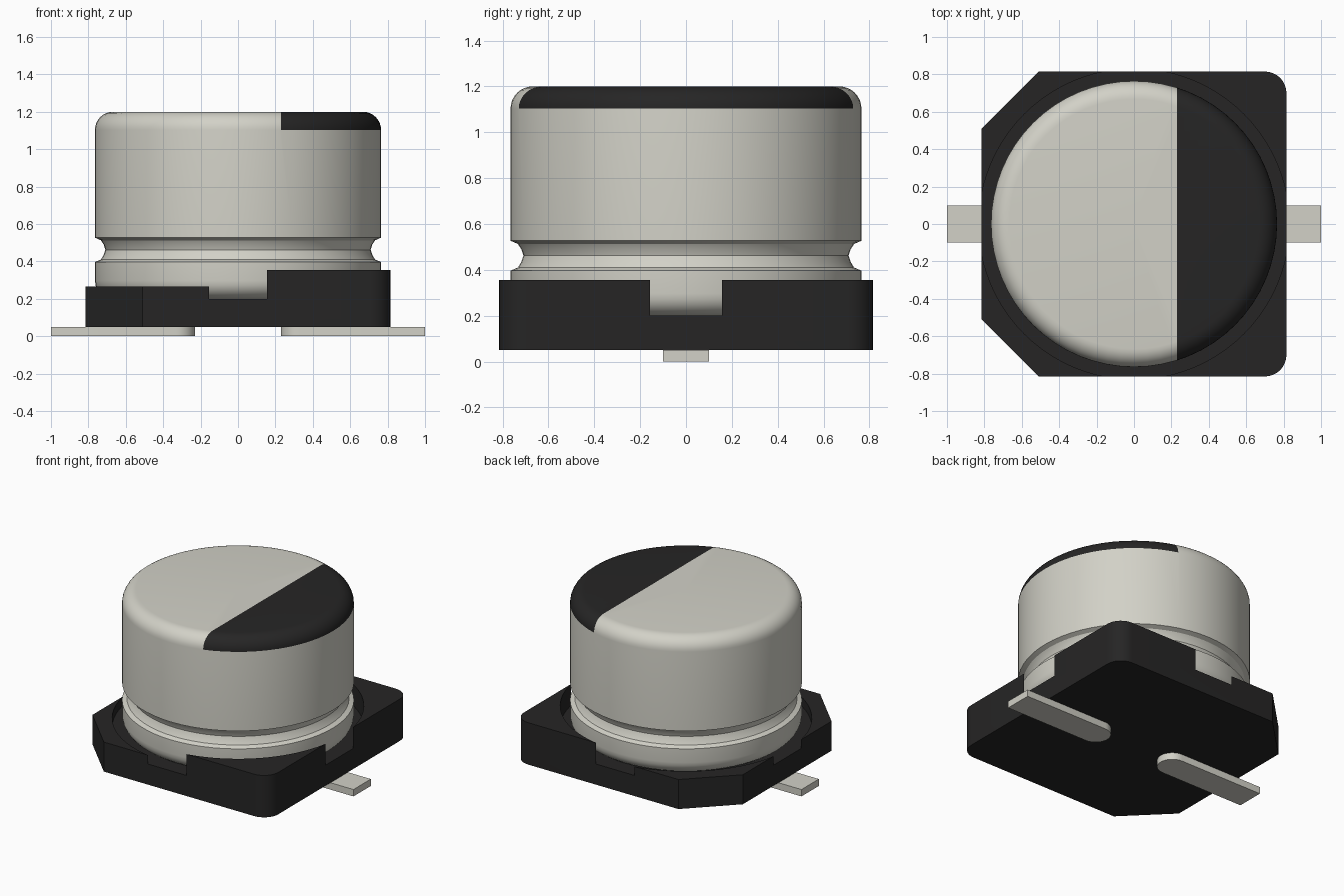
import bpy, bmesh
from math import sin, cos, pi, sqrt
from mathutils import Vector

default = bpy.data.objects.get("Cube")
if default:
    bpy.data.objects.remove(default, do_unlink=True)


def material(name, rgb):
    mat = bpy.data.materials.new(name)
    mat.use_nodes = True
    mat.diffuse_color = (*rgb, 1)
    node = next(n for n in mat.node_tree.nodes if n.type == 'BSDF_PRINCIPLED')
    node.inputs["Base Color"].default_value = (*rgb, 1)
    return mat


metal = material("pale_metal", (0.645, 0.638, 0.572))
black = material("black_plastic", (0.019, 0.0185, 0.0185))


def finish(bm, name, mats, angle=30):
    bmesh.ops.recalc_face_normals(bm, faces=bm.faces[:])
    mesh = bpy.data.meshes.new(name)
    bm.to_mesh(mesh)
    bm.free()
    obj = bpy.data.objects.new(name, mesh)
    bpy.context.collection.objects.link(obj)
    for mat in mats:
        mesh.materials.append(mat)
    smooth(obj, angle)
    return obj


def smooth(obj, angle=30):
    bpy.ops.object.select_all(action='DESELECT')
    obj.select_set(True)
    bpy.context.view_layer.objects.active = obj
    bpy.ops.object.shade_smooth_by_angle(angle=angle * pi / 180)


def arc(cx, cy, r, start, end, steps=8):
    angles = [(start + (end - start) * i / steps) * pi / 180 for i in range(steps + 1)]
    return [(cx + r * cos(a), cy + r * sin(a)) for a in angles]


def prism(name, outline, low, high, mat):
    bm = bmesh.new()
    face = bm.faces.new([bm.verts.new((x, y, low)) for x, y in outline])
    out = bmesh.ops.extrude_face_region(bm, geom=[face])
    top = [v for v in out["geom"] if isinstance(v, bmesh.types.BMVert)]
    bmesh.ops.translate(bm, verts=top, vec=(0, 0, high - low))
    return finish(bm, name, [mat])


def cut(obj, cutter):
    cutter.hide_render = True
    mod = obj.modifiers.new("cut", 'BOOLEAN')
    mod.operation = 'DIFFERENCE'
    mod.solver = 'EXACT'
    mod.object = cutter
    bpy.ops.object.select_all(action='DESELECT')
    obj.select_set(True)
    bpy.context.view_layer.objects.active = obj
    bpy.ops.object.modifier_apply(modifier=mod.name)
    bpy.data.objects.remove(cutter, do_unlink=True)


# Base: two chamfered and two rounded corners, round recess, lower left half
half, chamfer, corner = 0.815, 0.51, 0.115
inner = half - corner
outline = [(-half, chamfer), (-half, -chamfer), (-chamfer, -half)]
outline += arc(inner, -inner, corner, -90, 0)
outline += arc(inner, inner, corner, 0, 90)
outline += [(-chamfer, half)]
base = prism("base", outline, 0.05, 0.355, black)
cut(base, prism("step_cutter", [(-1, -1), (0, -1), (0, 1), (-1, 1)], 0.265, 0.5, black))
cut(base, prism("recess_cutter", arc(0, 0, 0.83, 0, 360, 96)[:-1], 0.2, 0.6, black))
smooth(base)

# Can: turned profile with rounded ends and a rolled groove
radius, fillet, low, high = 0.765, 0.097, 0.2, 1.2
profile = [(0, low)]
profile += arc(radius - fillet, low + fillet, fillet, -90, 0, 6)
profile += [(radius, 0.397), (0.733, 0.41), (0.718, 0.435), (0.709, 0.462),
            (0.718, 0.49), (0.733, 0.513), (radius, 0.527)]
profile += arc(radius - fillet, high - fillet, fillet, 0, 90, 8)
profile += [(0, high)]
bm = bmesh.new()
verts = [bm.verts.new((r, 0, z)) for r, z in profile]
edges = [bm.edges.new(pair) for pair in zip(verts, verts[1:])]
bmesh.ops.spin(bm, geom=verts + edges, cent=(0, 0, 0), axis=(0, 0, 1),
               angle=2 * pi, steps=64, use_merge=True)
bmesh.ops.remove_doubles(bm, verts=bm.verts[:], dist=0.0001)

# Polarity mark: the cap is split along a straight line and painted
mark_x, cap_z = 0.23, high - fillet
cap = [f for f in bm.faces if f.calc_center_median().z > cap_z]
geom = set(cap) | {e for f in cap for e in f.edges} | {v for f in cap for v in f.verts}
bmesh.ops.bisect_plane(bm, geom=list(geom), dist=0.0001,
                       plane_co=(mark_x, 0, 0), plane_no=(1, 0, 0))
for f in bm.faces:
    c = f.calc_center_median()
    f.material_index = int(c.z > cap_z and c.x > mark_x)
finish(bm, "can", [metal, black])

# Leads: flat strips with a rounded inner end
for name, side in (("left_lead", 1), ("right_lead", -1)):
    strip = [(1, -0.1), (1, 0.1)] + arc(0.33, 0, 0.1, 90, 270, 16)
    prism(name, [(side * x, y) for x, y in strip], 0, 0.05, metal)
